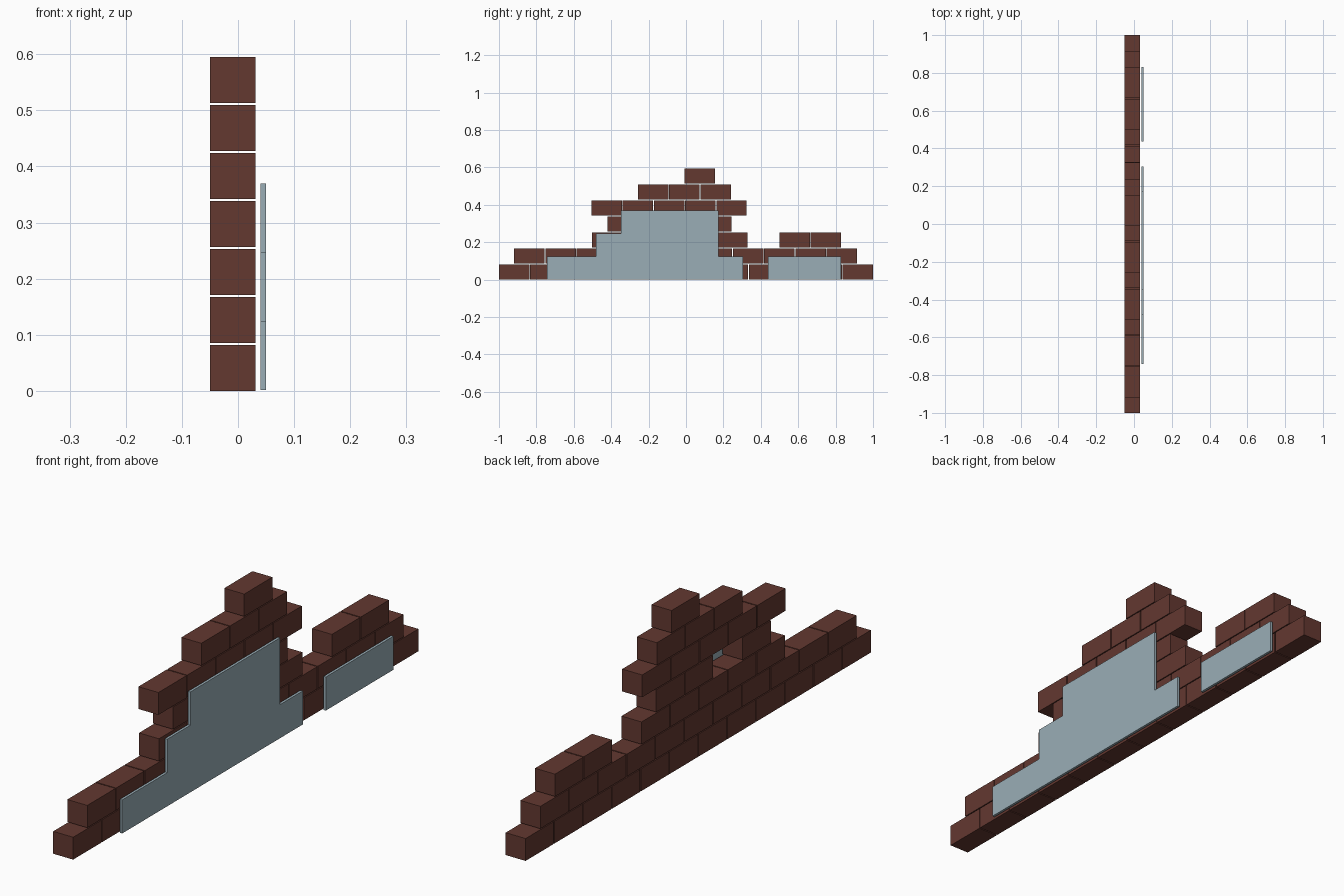
import bpy, bmesh
from mathutils import Matrix, Vector

if "Cube" in bpy.data.objects:
    bpy.data.objects.remove(bpy.data.objects["Cube"])


def material(name, color):
    m = bpy.data.materials.new(name)
    m.diffuse_color = color
    m.use_nodes = True
    m.node_tree.nodes["Principled BSDF"].inputs["Base Color"].default_value = m.diffuse_color
    return m


def finish(bm, name, mat):
    bmesh.ops.recalc_face_normals(bm, faces=bm.faces)
    me = bpy.data.meshes.new(name)
    bm.to_mesh(me)
    bm.free()
    me.materials.append(mat)
    ob = bpy.data.objects.new(name, me)
    bpy.context.collection.objects.link(ob)


brick_mat = material("brick", (0.126, 0.04, 0.03, 1))
panel_mat = material("render_panel", (0.32, 0.42, 0.47, 1))

# Brick size, spacing and wall depth
PITCH, GAP = 0.167, 0.004
ROW, HEIGHT = 0.0855, 0.082
X0, X1 = -0.0495, 0.0315

# Bricks present in each course, bottom to top (slot numbers along y)
courses = [
    range(12),
    range(11),
    [3, 4, 5, 6, 7, 9, 10],
    [3, 5, 6],          # slot 4 is a hole behind the panel
    range(3, 8),
    range(4, 7),
    [6],
]
courses[3] = [3, 5, 6]

# Broken brick wall in running bond
for r, slots in enumerate(courses):
    bm = bmesh.new()
    start = -1 + (r % 2) * PITCH / 2 - 0.0018 * r
    for s in slots:
        y0 = start + s * PITCH
        size = Vector((X1 - X0, PITCH - GAP, HEIGHT))
        centre = Vector(((X0 + X1) / 2, y0 + size.y / 2, r * ROW + HEIGHT / 2))
        bmesh.ops.create_cube(
            bm, size=1, matrix=Matrix.Translation(centre) @ Matrix.Diagonal(size.to_4d()))
    finish(bm, f"brick_course_{r + 1}", brick_mat)


# Thin stepped panels in front of the wall
def panel(name, outline, x0=0.04, x1=0.0495):
    bm = bmesh.new()
    face = bm.faces.new([bm.verts.new((x0, y, z)) for y, z in outline])
    ext = bmesh.ops.extrude_face_region(bm, geom=[face], use_keep_orig=True)
    moved = [v for v in ext["geom"] if isinstance(v, bmesh.types.BMVert)]
    bmesh.ops.translate(bm, verts=moved, vec=(x1 - x0, 0, 0))
    finish(bm, name, panel_mat)


panel("large_stepped_panel", [
    (-0.742, 0.002), (0.305, 0.002), (0.305, 0.125), (0.174, 0.125),
    (0.174, 0.37), (-0.347, 0.37), (-0.347, 0.248), (-0.48, 0.248),
    (-0.48, 0.125), (-0.742, 0.125)])
panel("small_panel", [(0.438, 0.002), (0.83, 0.002), (0.83, 0.125), (0.438, 0.125)])
